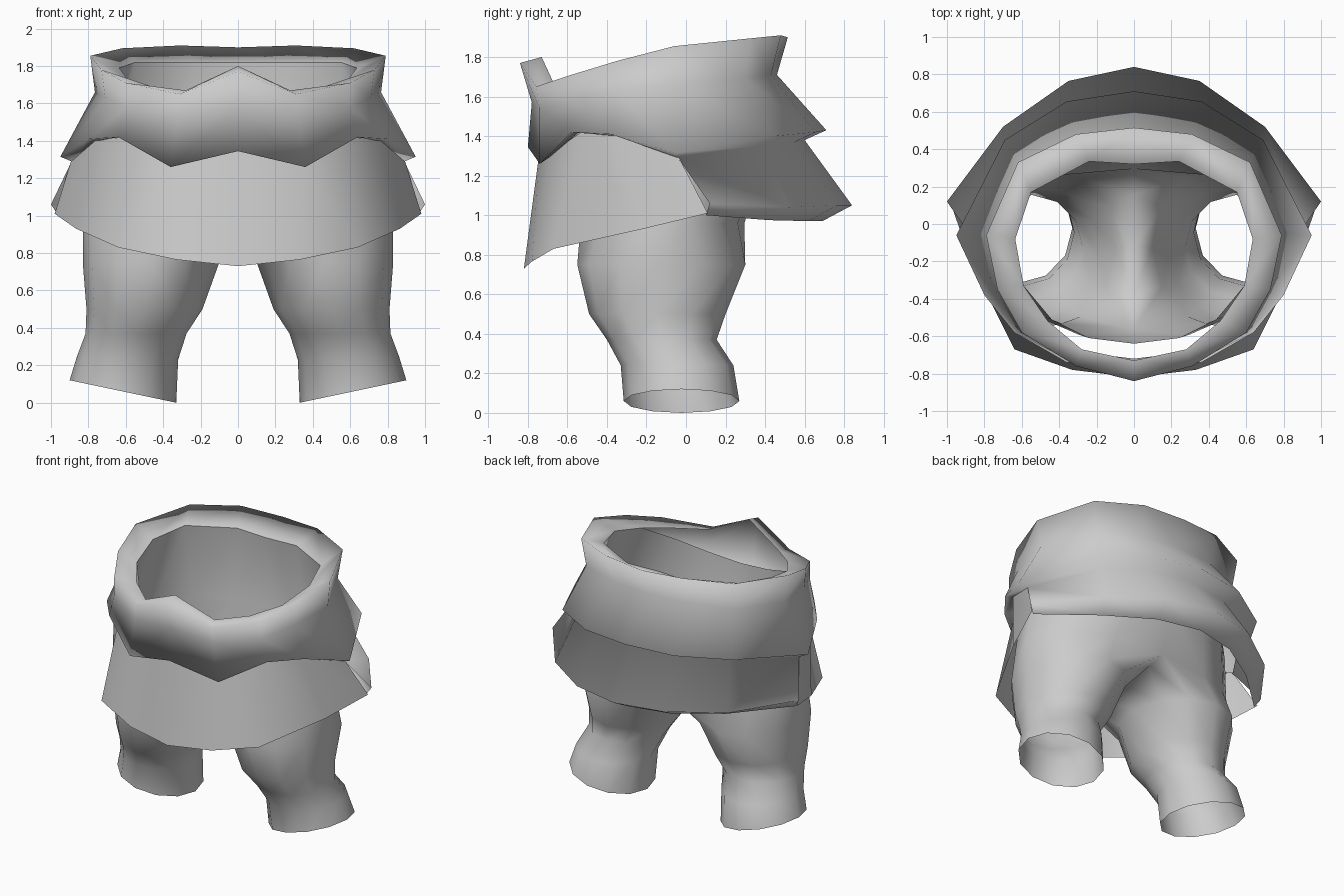
import bpy, math

if "Cube" in bpy.data.objects:
    bpy.data.objects.remove(bpy.data.objects["Cube"])

cloth = bpy.data.materials.new("grey_cloth")
cloth.diffuse_color = (0.6, 0.6, 0.6, 1)
cloth.use_nodes = True
cloth.node_tree.nodes["Principled BSDF"].inputs["Base Color"].default_value = cloth.diffuse_color


def build(name, verts, faces):
    """Make a half part (x >= 0), mirror it across x and shade it smooth."""
    mesh = bpy.data.meshes.new(name)
    mesh.from_pydata(verts, [], faces)
    mesh.materials.append(cloth)
    ob = bpy.data.objects.new(name, mesh)
    bpy.context.collection.objects.link(ob)
    mod = ob.modifiers.new("mirror", 'MIRROR')
    mod.use_clip = True
    mod.merge_threshold = 0.002
    bpy.ops.object.select_all(action='DESELECT')
    ob.select_set(True)
    bpy.context.view_layer.objects.active = ob
    bpy.ops.object.modifier_apply(modifier="mirror")
    bpy.ops.object.shade_smooth()
    return ob


def sheet(name, rows):
    """Skin rows of points running front to back; short rows cover only the back."""
    verts, faces, prev = [], [], None
    for row in rows:
        end = len(verts) + len(row) - 1
        if prev is not None:
            faces += [(prev - j - 1, end - j - 1, end - j, prev - j)
                      for j in range(len(row) - 1)]
        verts += row
        prev = end
    return build(name, verts, faces)


# Waist wrap: inner rim, outer rim, narrow waist, flared hem, tucked underside
inner = [(0, -.73, 1.80), (.28, -.67, 1.67), (.46, -.52, 1.69), (.59, -.33, 1.73),
         (.635, -.08, 1.79), (.55, .17, 1.82), (.24, .335, 1.82), (0, .32, 1.82)]
rim = [(0, -.84, 1.77), (.31, -.76, 1.65), (.60, -.58, 1.71), (.73, -.35, 1.78),
       (.79, -.06, 1.855), (.62, .33, 1.895), (.31, .48, 1.91), (0, .515, 1.90)]
waist = [(0, -.78, 1.57), (.32, -.74, 1.54), (.60, -.58, 1.58), (.71, -.36, 1.63),
         (.765, -.05, 1.66), (.60, .30, 1.69), (.30, .43, 1.71), (0, .46, 1.71)]
hem = [(0, -.80, 1.345), (.36, -.74, 1.26), (.64, -.58, 1.42), (.80, -.38, 1.41),
       (.95, -.06, 1.315), (.69, .45, 1.40), (.36, .655, 1.42), (0, .71, 1.43)]
tuck = [(0, -.72, 1.37), (.33, -.68, 1.30), (.58, -.53, 1.43), (.75, -.34, 1.40),
        (.89, -.04, 1.29), (.62, .38, 1.35), (.32, .55, 1.37), (0, .60, 1.38)]
# Back skirt grows out of the tuck and folds under into a lip
back_hem = [(1.0, .12, 1.06), (.70, .52, 1.04), (.35, .765, 1.05), (0, .84, 1.05)]
back_lip = [(.96, .10, 1.00), (.62, .42, .975), (.31, .62, .97), (0, .69, .97)]
sheet("waist_wrap_and_back_skirt", [inner, rim, waist, hem, tuck, back_hem, back_lip])

# Front skirt panel, hanging from under the wrap and reaching round the sides
front_top = [(0, -.735, 1.37), (.33, -.69, 1.31), (.59, -.53, 1.42),
             (.76, -.35, 1.41), (.89, -.04, 1.30)]
front_hem = [(0, -.82, .73), (.33, -.78, .765), (.64, -.67, .83),
             (.865, -.22, .93), (.98, .11, 1.01)]
sheet("front_skirt", [front_top, front_hem])

# Trousers: open leg tube that meets its mirror at the crotch, open at the waist
N = 12                      # ring starts at the inner front, goes round the outside
# each level: x min, x max, y min, y max, z, rise towards the outside
levels = [(.33, .90, -.315, .27, .06, .06), (.32, .86, -.33, .24, .24, .01),
          (.275, .815, -.40, .155, .37, 0), (.19, .81, -.49, .20, .50, 0),
          (.10, .83, -.55, .30, .75, 0)]
verts, faces = [], []
for x0, x1, y0, y1, z, rise in levels:
    for k in range(N):
        a = math.radians(-120 + 360 * k / N)
        c, s = math.cos(a), math.sin(a)
        verts.append(((x0 + x1) / 2 + c * (x1 - x0) / 2,
                      (y0 + y1) / 2 + s * (y1 - y0) / 2, z + rise * c))
# hip ring: nine outer points, and three that close the crotch
for k in range(N):
    if k <= 8:
        a = math.radians(-90 + 22.5 * k)
        x = .83 * max(0, math.cos(a)) ** .8 if 0 < k < 8 else 0
        verts.append((x, -.135 + .43 * math.sin(a), .96))
    else:
        verts.append((0, (.16, -.11, -.37)[k - 9], (.93, .90, .93)[k - 9]))
for i in range(len(levels)):
    for k in range(N):
        m = (k + 1) % N
        faces.append((i * N + k, i * N + m, (i + 1) * N + m, (i + 1) * N + k))
# body rises inside the wrap to its inner rim; the front edge dips and hangs free
belly = []
for k in range(9):
    a = math.radians(-90 + 22.5 * k)
    belly.append((.78 * math.cos(a) if 0 < k < 8 else 0,
                  -.115 + .515 * math.sin(a), 1.28))
top = [(0, -.64, 1.51), (.24, -.61, 1.54), (.44, -.51, 1.62), (.59, -.33, 1.73),
       (.635, -.08, 1.79), (.5925, .045, 1.805), (.55, .17, 1.82),
       (.24, .335, 1.82), (0, .32, 1.82)]
prev = len(levels) * N
for row in (belly, top):
    start = len(verts)
    verts += row
    faces += [(prev + k, prev + k + 1, start + k + 1, start + k) for k in range(8)]
    prev = start
build("trousers", verts, faces)
